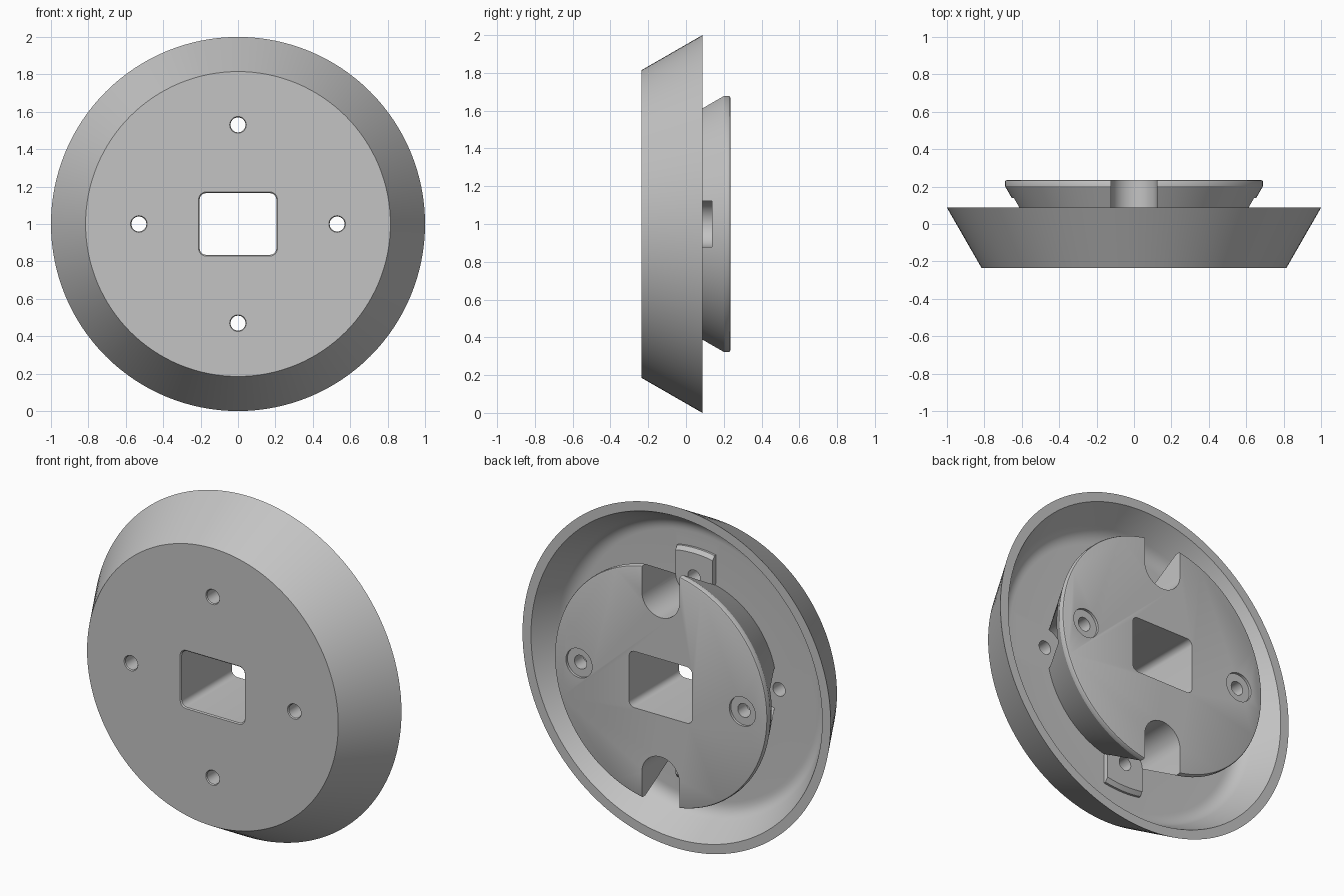
import bpy, bmesh, math
from math import sin, cos, pi

if "Cube" in bpy.data.objects:
    bpy.data.objects.remove(bpy.data.objects["Cube"])

grey = bpy.data.materials.new("grey")
grey.diffuse_color = (0.55, 0.55, 0.55, 1)
grey.use_nodes = True
grey.node_tree.nodes["Principled BSDF"].inputs["Base Color"].default_value = grey.diffuse_color

FLOOR, TOP = -0.105, 0.235      # dish floor and hub face, along y
HOLE_R, SLOT_R = 0.53, 0.122    # bolt circle radius, slot half width


def loft(name, rings):
    """Solid from equal-length rings of (x, y, z), axis at z = 1, capped at both ends."""
    bm = bmesh.new()
    loops = [[bm.verts.new((x, y, z + 1)) for x, y, z in r] for r in rings]
    n = len(loops[0])
    for a, b in zip(loops, loops[1:]):
        for i in range(n):
            j = (i + 1) % n
            bm.faces.new((a[i], a[j], b[j], b[i]))
    bm.faces.new(loops[0])
    bm.faces.new(loops[-1])
    bmesh.ops.recalc_face_normals(bm, faces=bm.faces)
    me = bpy.data.meshes.new(name)
    bm.to_mesh(me)
    bm.free()
    ob = bpy.data.objects.new(name, me)
    bpy.context.collection.objects.link(ob)
    me.materials.append(grey)
    return ob


def turned(name, profile, n, cx=0, cz=0):
    """Solid of revolution about a y axis through (cx, cz); profile is (radius, y)."""
    return loft(name, [[(cx + r * cos(2 * pi * i / n), y, cz + r * sin(2 * pi * i / n))
                        for i in range(n)] for r, y in profile])


def u_shape(w, outer, angle, y, curved=False):
    """Round-ended tongue pointing outward, rotated about the centre."""
    pts = [(w * cos(pi + pi * i / 24), HOLE_R + w * sin(pi + pi * i / 24)) for i in range(25)]
    for i in range(9):
        x = w - 2 * w * i / 8
        pts.append((x, math.sqrt(outer ** 2 - x * x) if curved else outer))
    c, s = cos(angle), sin(angle)
    return [(x * c - z * s, y, x * s + z * c) for x, z in pts]


def rounded_rect(hx, hz, r, y):
    pts = []
    for k, (sx, sz) in enumerate([(1, 1), (-1, 1), (-1, -1), (1, -1)]):
        for i in range(7):
            a = k * pi / 2 + i * pi / 12
            pts.append((sx * (hx - r) + r * cos(a), y, sz * (hz - r) + r * sin(a)))
    return pts


def cut(ob, cutter):
    m = ob.modifiers.new("cut", 'BOOLEAN')
    m.operation, m.solver, m.object = 'DIFFERENCE', 'EXACT', cutter
    bpy.context.view_layer.objects.active = ob
    bpy.ops.object.modifier_apply(modifier=m.name)
    bpy.data.objects.remove(cutter)


def bolt_hole(angle, profile):
    return turned("hole_cutter", profile, 32, HOLE_R * cos(angle), HOLE_R * sin(angle))


# Flared dish with a filleted floor and a flared hub in its middle
corner, f0 = 0.835, 0.06
p0, p1 = (corner - f0, FLOOR), (corner + f0 / 2, FLOOR + f0 * 0.866)
fillet = []
for i in range(9):
    t = 1 - i / 8
    fillet.append(tuple((1 - t) ** 2 * a + 2 * t * (1 - t) * c + t * t * b
                        for a, c, b in zip(p0, (corner, FLOOR), p1)))
fillet[-1] = p0
body = turned("flared_dish_with_hub", [
    (0.815, -0.235), (1.0, 0.087), (0.945, 0.087), *fillet,
    (0.515, FLOOR), (0.69, 0.203), (0.69, 0.225), (0.687, 0.232), (0.68, TOP)], 128)

# Open slots at top and bottom, closed pockets under the hub at both sides
for a in (0, pi):
    cut(body, loft("slot_cutter", [u_shape(SLOT_R, 0.72, a, y) for y in (FLOOR, 0.3)]))
    cut(body, loft("pocket_cutter",
                   [u_shape(SLOT_R, 0.72, a + pi / 2, y) for y in (FLOOR, 0.138)]))

# Chamfered bolt holes; the side ones have a shallow seat on the hub face
front = [(0.052, -0.245), (0.040, -0.229)]
for a in (0, pi):
    cut(body, bolt_hole(a, front + [(0.040, 0.22), (0.085, 0.22), (0.085, 0.3)]))
    cut(body, bolt_hole(a + pi / 2, front + [(0.040, 0.05)]))

# Rounded rectangular window through the middle
cut(body, loft("window_cutter", [
    rounded_rect(0.221, 0.181, 0.047, -0.245), rounded_rect(0.205, 0.165, 0.035, -0.229),
    rounded_rect(0.205, 0.165, 0.035, 0.3)]))

# Raised chamfered tabs on the dish floor inside the open slots
parts = [body]
for name, a in (("upper_tab", 0), ("lower_tab", pi)):
    w = SLOT_R - 0.001
    tab = loft(name, [u_shape(w, 0.69, a, -0.12, True), u_shape(w, 0.69, a, -0.092, True),
                      u_shape(w, 0.668, a, -0.074, True)])
    cut(tab, bolt_hole(a + pi / 2, [(0.040, -0.2), (0.040, 0.05)]))
    parts.append(tab)

# Smooth turned surfaces, keeping the machined edges crisp
for ob in parts:
    bpy.ops.object.select_all(action='DESELECT')
    ob.select_set(True)
    bpy.context.view_layer.objects.active = ob
    bpy.ops.object.shade_smooth_by_angle(angle=math.radians(25))
